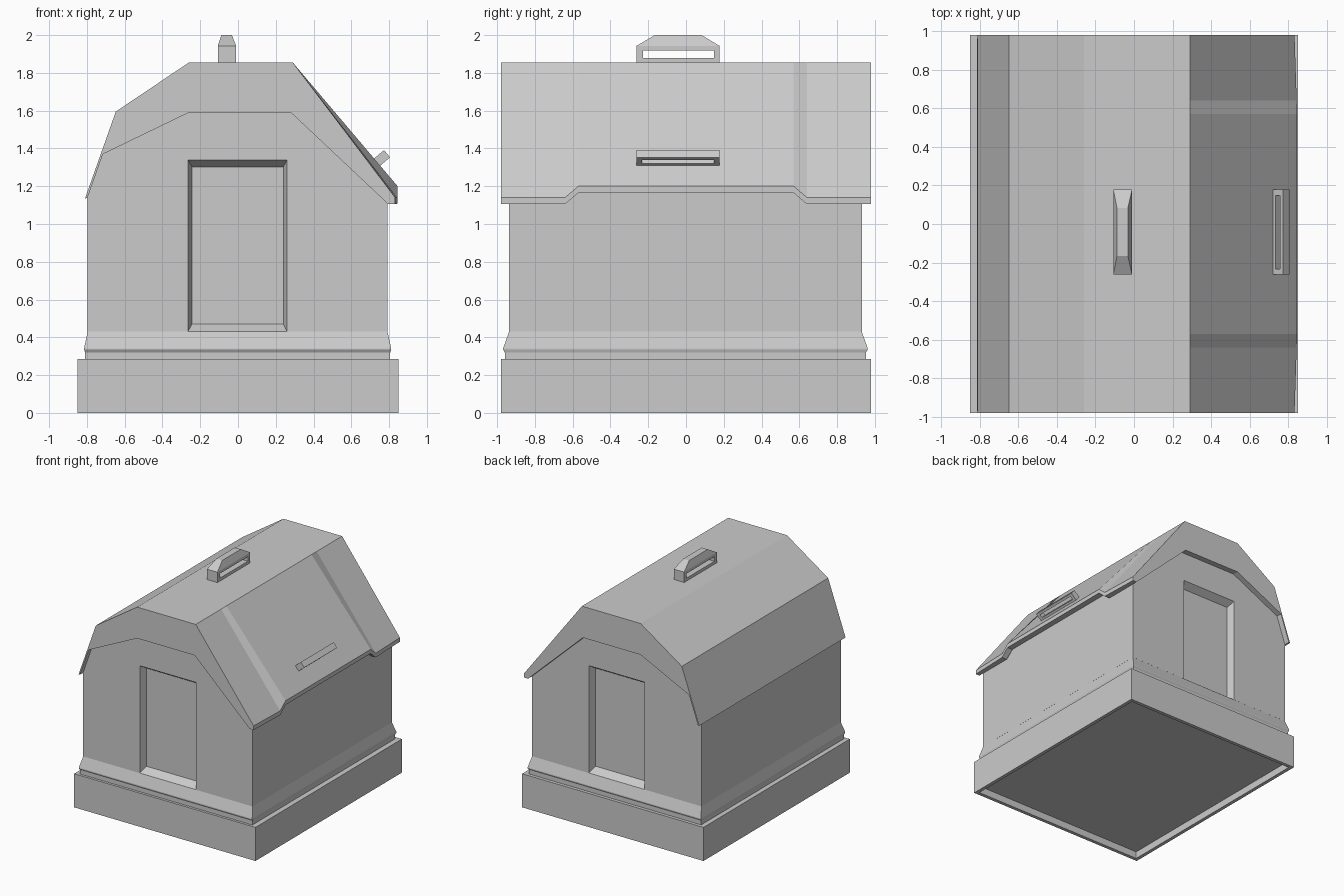
import bpy, bmesh, math

if "Cube" in bpy.data.objects:
    bpy.data.objects.remove(bpy.data.objects["Cube"])


def finish(name, bm):
    bmesh.ops.recalc_face_normals(bm, faces=bm.faces)
    mesh = bpy.data.meshes.new(name)
    bm.to_mesh(mesh)
    bm.free()
    ob = bpy.data.objects.new(name, mesh)
    bpy.context.collection.objects.link(ob)
    return ob


def loft(name, rings):
    """Closed solid skinned through rings of equal point count."""
    bm = bmesh.new()
    loops = [[bm.verts.new(p) for p in r] for r in rings]
    n = len(loops[0])
    for a, b in zip(loops, loops[1:]):
        for i in range(n):
            j = (i + 1) % n
            bm.faces.new((a[i], a[j], b[j], b[i]))
    bm.faces.new(loops[0])
    bm.faces.new(loops[-1])
    return finish(name, bm)


def stack(name, levels):
    """Rectangles (x0, x1, y0, y1, z) stacked upward."""
    return loft(name, [[(x0, y0, z), (x1, y0, z), (x1, y1, z), (x0, y1, z)]
                       for x0, x1, y0, y1, z in levels])


def cut(ob, cutter):
    cutter.hide_render = True
    mod = ob.modifiers.new("cut", "BOOLEAN")
    mod.operation = "DIFFERENCE"
    mod.solver = "EXACT"
    mod.object = cutter
    bpy.context.view_layer.objects.active = ob
    bpy.ops.object.modifier_apply(modifier=mod.name)
    bpy.data.objects.remove(cutter)


# Plinth with a shallow recess underneath
stack("plinth", [
    (-.82, .82, -.95, .95, .06), (-.82, .82, -.95, .95, 0),
    (-.85, .85, -.98, .98, 0), (-.85, .85, -.98, .98, .285)])

# Stepped skirting around the walls
stack("skirting", [(-x - .002, x - .002, -y - .003, y - .003, z) for x, y, z in (
    (.808, .956, .28), (.808, .956, .32), (.813, .965, .335),
    (.813, .965, .342), (.7935, .9335, .43))])

# Gabled walls
gable = [(-.796, .43), (.792, .43), (.792, 1.18), (.28, 1.61),
         (-.26, 1.61), (-.72, 1.375), (-.796, 1.15)]
walls = loft("walls", [[(x, y, z) for x, z in gable] for y in (-.937, .931)])

# Splayed door recesses in the front and back walls
for wall_y, s in ((-.937, -1), (.931, 1)):
    rings = []
    for d, inset in ((0.0, 0), (-.06, 1)):
        x0, x1 = -.265 + .022 * inset, .26 - .02 * inset
        z0, z1 = .4305 + .04 * inset, 1.34 - .038 * inset
        rings.append([(x0, wall_y + s * d, z0), (x1, wall_y + s * d, z0),
                      (x1, wall_y + s * d, z1), (x0, wall_y + s * d, z1)])
    rings.insert(0, [(x, y + s * .02, z) for x, y, z in rings[0]])
    cut(walls, loft("door_cutter", rings))


# Roof: the right slope kicks up between the two ends
def roof_ring(y, eave_x, eave_z):
    pts = [(-.81, 1.135), (-.647, 1.595), (-.26, 1.855), (.29, 1.855),
           (eave_x, eave_z), (eave_x, eave_z - .035), (.795, eave_z - .035),
           (.28, 1.59), (-.26, 1.59), (-.715, 1.37), (-.797, 1.138)]
    return [(x, y, z) for x, z in pts]


loft("roof", [roof_ring(*a) for a in (
    (-.98, .832, 1.14), (-.64, .843, 1.14), (-.57, .845, 1.20),
    (.57, .845, 1.20), (.64, .843, 1.14), (.98, .832, 1.14))])

# Tapered carry handle on the ridge
top = stack("ridge_handle", [
    (-.107, -.01, -.262, .178, 1.85), (-.107, -.01, -.262, .178, 1.943),
    (-.088, -.032, -.165, .083, 2.0)])
cut(top, stack("slot_cutter", [(-.2, .1, -.228, .147, z) for z in (1.88, 1.918)]))

# Straight pull handle on the right slope
pull = stack("slope_handle", [(-.025, .025, -.262, .178, z) for z in (-.015, .068)])
cut(pull, stack("slot_cutter", [(-.1, .1, -.232, .147, z) for z in (.018, .047)]))
pull.location = (.737, 0, 1.328)
pull.rotation_euler = (0, math.radians(49.8), 0)
